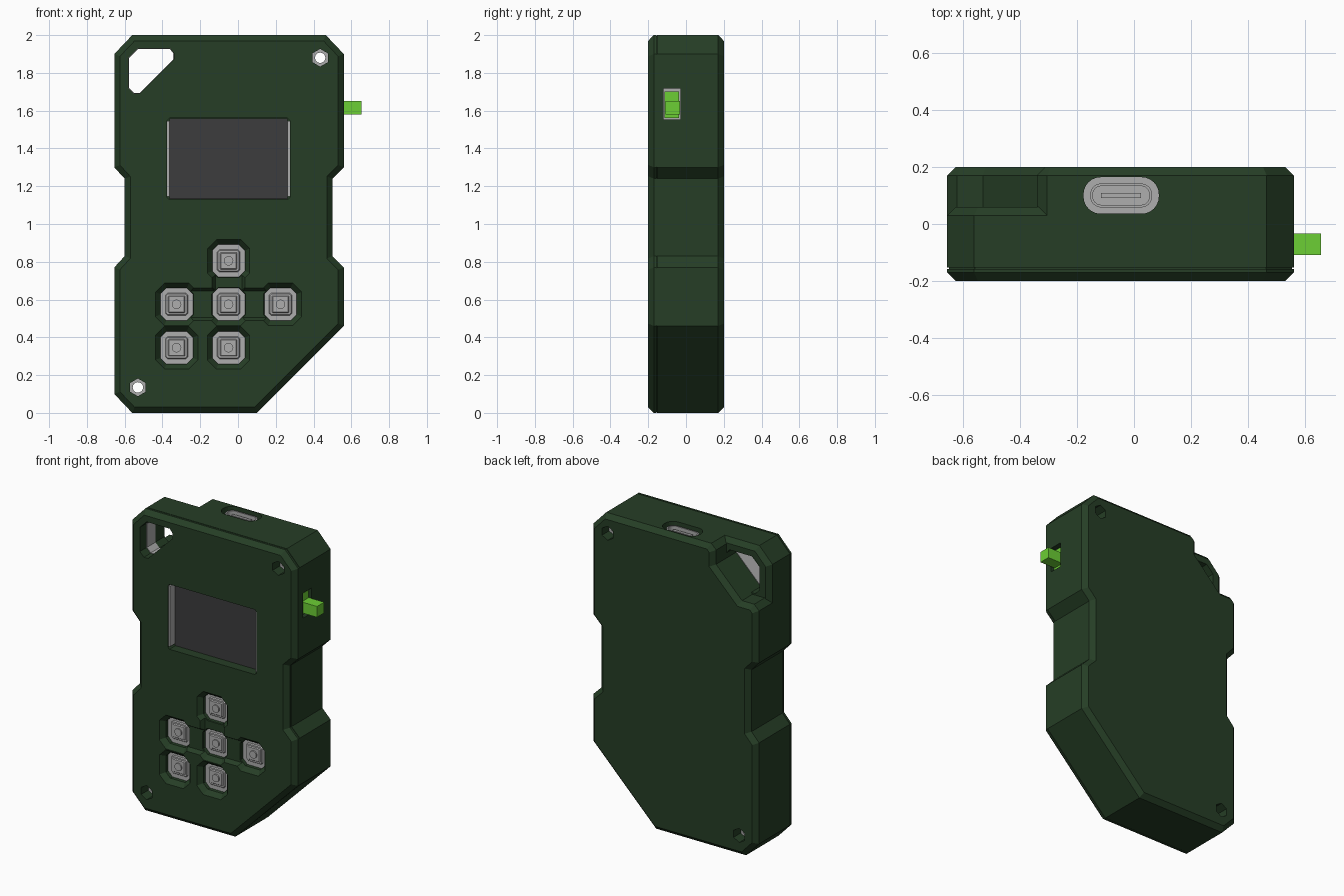
import bpy, bmesh, math
from mathutils import Vector

cube = bpy.data.objects.get("Cube")
if cube:
    bpy.data.objects.remove(cube, do_unlink=True)


def material(name, rgb):
    m = bpy.data.materials.new(name)
    m.use_nodes = True
    m.diffuse_color = (*rgb, 1)
    m.node_tree.nodes["Principled BSDF"].inputs["Base Color"].default_value = (*rgb, 1)
    return m


GREEN = material("dark green shell", (0.019, 0.048, 0.019))
GREY = material("light grey parts", (0.42, 0.42, 0.42))
DARK = material("charcoal screen", (0.045, 0.045, 0.047))
LIME = material("lime switch", (0.15, 0.62, 0.035))


def inset(pts, d):
    """Move every edge of a closed outline inwards by d (outwards if negative)."""
    area = sum(a.cross(b) for a, b in zip(pts, pts[1:] + pts[:1]))
    if area < 0:
        pts = pts[::-1]
    out = []
    for i, p in enumerate(pts):
        e1 = (p - pts[i - 1]).normalized()
        e2 = (pts[(i + 1) % len(pts)] - p).normalized()
        n1, n2 = Vector((-e1.y, e1.x)), Vector((-e2.y, e2.x))
        out.append(p + (n1 + n2) * (d / (1 + n1.dot(n2))))
    return out


def loft(name, pts, levels, mat, axis="y", ring=False):
    """Stack insets of an outline along an axis; ring joins last level to first."""
    pts = [Vector(p) for p in pts]
    bm = bmesh.new()
    loops = []
    for h, d in levels:
        place = (lambda p: (p.x, h, p.y)) if axis == "y" else (lambda p: (p.x, p.y, h))
        loops.append([bm.verts.new(place(p)) for p in inset(pts, d)])
    pairs = list(zip(loops, loops[1:]))
    if ring:
        pairs.append((loops[-1], loops[0]))
    else:
        bm.faces.new(loops[0])
        bm.faces.new(loops[-1])
    n = len(pts)
    for a, b in pairs:
        for i in range(n):
            j = (i + 1) % n
            bm.faces.new((a[i], a[j], b[j], b[i]))
    bmesh.ops.recalc_face_normals(bm, faces=bm.faces)
    me = bpy.data.meshes.new(name)
    bm.to_mesh(me)
    bm.free()
    me.materials.append(mat)
    ob = bpy.data.objects.new(name, me)
    bpy.context.scene.collection.objects.link(ob)
    return ob


def prism(name, pts, lo, hi, mat, axis="y"):
    return loft(name, pts, [(lo, 0), (hi, 0)], mat, axis)


def rect(cx, cy, hw, hh, r=0, seg=1):
    """Rectangle with corners that are sharp, chamfered (seg 1) or rounded."""
    out = []
    for k, (sx, sy) in enumerate([(1, 1), (-1, 1), (-1, -1), (1, -1)]):
        for i in range(seg + 1 if r else 1):
            t = math.radians(90 * (k + i / seg))
            out.append((cx + sx * (hw - r) + r * math.cos(t),
                        cy + sy * (hh - r) + r * math.sin(t)))
    if not r:
        out = [(cx + sx * hw, cy + sy * hh) for sx, sy in [(1, 1), (-1, 1), (-1, -1), (1, -1)]]
    return out


def ngon(cx, cy, r, n):
    return [(cx + r * math.sin(math.tau * i / n), cy + r * math.cos(math.tau * i / n))
            for i in range(n)]


def cut(cutter, *targets):
    for ob in targets:
        mod = ob.modifiers.new("cut", "BOOLEAN")
        mod.operation = "DIFFERENCE"
        mod.solver = "EXACT"
        mod.object = cutter
        with bpy.context.temp_override(object=ob, active_object=ob, selected_objects=[ob]):
            bpy.ops.object.modifier_apply(modifier=mod.name)
    bpy.data.objects.remove(cutter, do_unlink=True)


# Case: full outline in front, the rear block leaves out the strap corner
right_side = [(0.465, 2), (0.56, 1.9), (0.56, 1.3), (0.5, 1.24), (0.5, 0.83),
              (0.56, 0.77), (0.56, 0.46), (0.1, 0)]
left_side = [(-0.56, 0), (-0.655, 0.1), (-0.655, 0.77), (-0.6, 0.83),
             (-0.6, 1.24), (-0.655, 1.3)]
top_corner = [(-0.655, 1.9), (-0.56, 2)]
strap_step = [(-0.655, 1.645), (-0.62, 1.68), (-0.53, 1.68), (-0.34, 1.87),
              (-0.34, 1.965), (-0.305, 2)]
front = loft("case_front", right_side + left_side + top_corner,
             [(-0.2, 0.03), (-0.17, 0), (-0.157, 0), (-0.157, 0.006),
              (-0.153, 0.006), (-0.153, 0), (0.03, 0), (0.06, 0.03)], GREEN)
back = loft("case_back", right_side + left_side + strap_step,
            [(0.03, 0), (0.17, 0), (0.2, 0.03)], GREEN)

# Strap hole with grey lining
hole = [(-0.53, 1.93), (-0.36, 1.93), (-0.34, 1.905), (-0.34, 1.87),
        (-0.52, 1.69), (-0.55, 1.69), (-0.58, 1.72), (-0.58, 1.88)]
cut(prism("strap_cutter", hole, -0.3, 0.3, GREEN), front)
loft("strap_hole_lining", hole,
     [(-0.13, -0.005), (-0.04, -0.005), (-0.04, 0.003), (-0.13, 0.003)], GREY, ring=True)

# Screw holes, with a hexagonal recess and washer at both ends
for side, (x, z) in {"upper": (0.435, 1.88), "lower": (-0.53, 0.135)}.items():
    for end, s in (("front", -1), ("back", 1)):
        cut(prism("hex_cutter", ngon(x, z, 0.047, 6), s * 0.12, s * 0.25, GREEN), front, back)
    cut(prism("screw_cutter", ngon(x, z, 0.029, 16), -0.3, 0.3, GREEN), front, back)
    for end, s in (("front", -1), ("back", 1)):
        loft(f"{side}_{end}_washer", ngon(x, z, 0.05, 16),
             [(s * 0.125, 0), (s * 0.115, 0), (s * 0.115, 0.022), (s * 0.125, 0.022)],
             GREY, ring=True)

# Screen window
cut(prism("window_cutter", rect(-0.05, 1.345, 0.325, 0.215, 0.012), -0.25, -0.13, GREEN), front)
prism("screen", rect(-0.05, 1.345, 0.313, 0.213), -0.14, -0.12, DARK)
for name, x in (("left", 0.269), ("right", -0.369)):
    prism(f"{name}_screen_edge", rect(x, 1.345, 0.006, 0.2), -0.192, -0.12, GREY)

# Shallow channels joining the direction buttons
for shape in (rect(-0.05, 0.575, 0.275, 0.07), rect(-0.05, 0.69, 0.07, 0.115)):
    cut(loft("channel_cutter", shape, [(-0.205, -0.02), (-0.172, 0)], GREEN), front)

# Buttons in chamfered wells
buttons = {"up": (-0.05, 0.805), "left": (0.225, 0.575), "centre": (-0.05, 0.575),
           "right": (-0.325, 0.575), "lower_right": (-0.325, 0.345), "down": (-0.05, 0.345)}
for name, (x, z) in buttons.items():
    well = rect(x, z, 0.086, 0.086, 0.032)
    cut(loft("well_cutter", well,
             [(-0.205, -0.03), (-0.168, 0), (-0.13, 0)], GREEN), front)
    loft(f"{name}_button", rect(x, z, 0.09, 0.09, 0.03),
         [(-0.12, 0), (-0.145, 0), (-0.145, 0.03), (-0.152, 0.035), (-0.152, 0.045),
          (-0.158, 0.05)], GREY)
    prism(f"{name}_button_stem", ngon(x, z, 0.025, 16), -0.166, -0.15, GREY)

# Charging port on the top
PX, PY = -0.045, 0.1
cut(prism("port_cutter", rect(PX, PY, 0.132, 0.064, 0.06, 6), 1.93, 2.1, GREEN, "z"),
    front, back)
prism("port_floor", rect(PX, PY, 0.132, 0.064, 0.06, 6), 1.92, 1.945, GREY, "z")
loft("port_shell", rect(PX, PY, 0.108, 0.042, 0.038, 6),
     [(1.93, 0), (1.985, 0), (1.985, 0.009), (1.95, 0.009)], GREY, "z")
prism("port_tongue", rect(PX, PY, 0.07, 0.009), 1.94, 1.975, GREY, "z")

# Slide switch on the left side
cut(prism("slot_cutter", rect(0.58, 1.635, 0.06, 0.083), -0.12, -0.03, GREEN), front)
prism("switch_plate", rect(0.518, 1.635, 0.007, 0.083), -0.12, -0.03, GREY)
prism("switch_slider", rect(0.53, 1.632, 0.012, 0.07), -0.113, -0.037, LIME)
prism("switch_knob", rect(0.59, 1.615, 0.065, 0.036), -0.108, -0.033, LIME)
